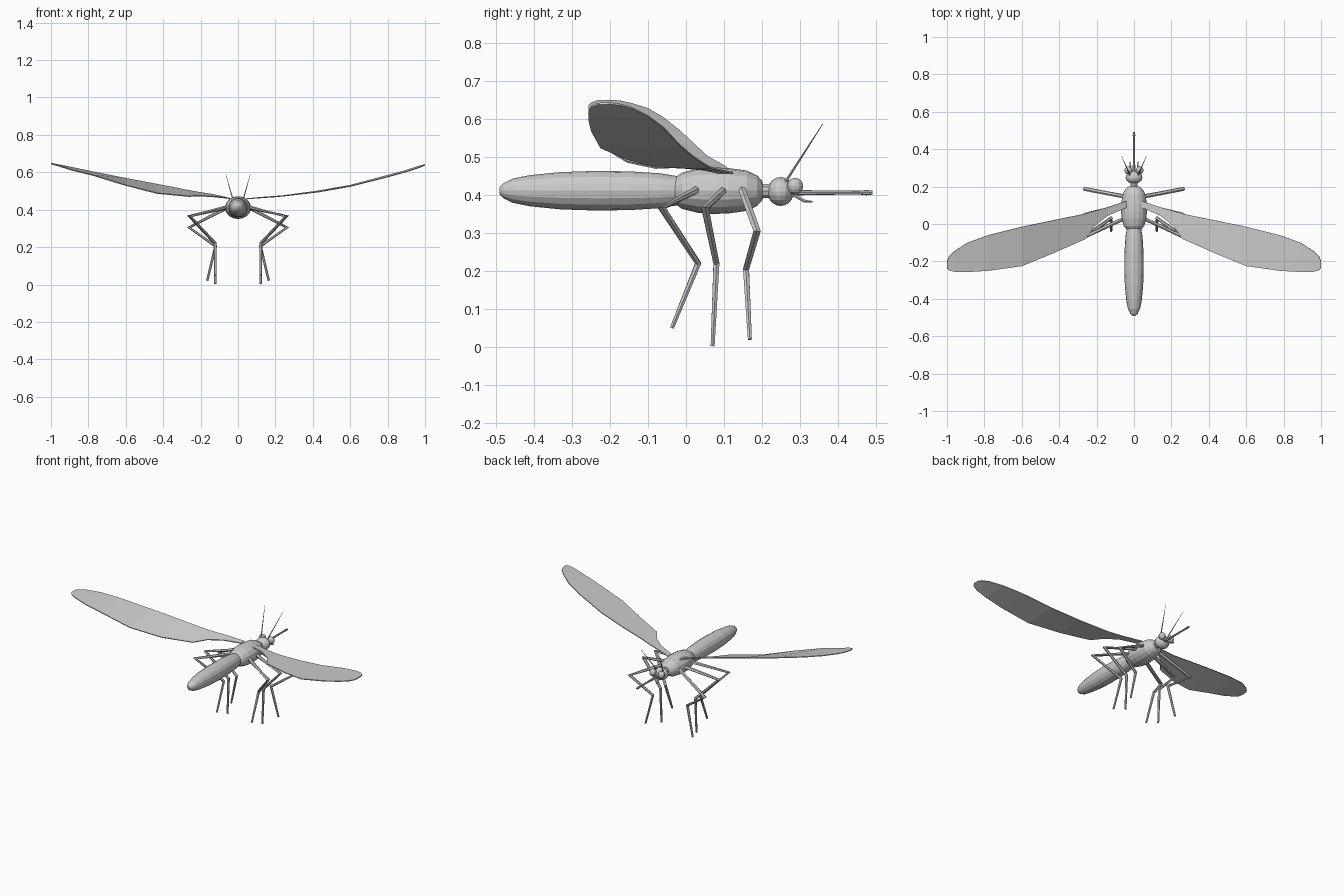
import bpy, bmesh, math
from mathutils import Vector

if "Cube" in bpy.data.objects:
    bpy.data.objects.remove(bpy.data.objects["Cube"])


def finish(bm, name):
    bmesh.ops.recalc_face_normals(bm, faces=bm.faces)
    me = bpy.data.meshes.new(name)
    bm.to_mesh(me)
    bm.free()
    ob = bpy.data.objects.new(name, me)
    bpy.context.collection.objects.link(ob)
    return ob


def skin(bm, rings):
    # bridge consecutive rings and cap both ends
    n = len(rings[0])
    for a, b in zip(rings, rings[1:]):
        for i in range(n):
            j = (i + 1) % n
            bm.faces.new((a[i], a[j], b[j], b[i]))
    bm.faces.new(rings[0])
    bm.faces.new(rings[-1])


def lathe_y(name, profile, z, xs=1.0, n=16):
    # body of revolution along y; profile = (y, radius)
    bm = bmesh.new()
    rings = [[bm.verts.new((r * xs * math.cos(2 * math.pi * i / n), y,
                            z + r * math.sin(2 * math.pi * i / n)))
              for i in range(n)] for y, r in profile]
    skin(bm, rings)
    return finish(bm, name)


def rod(name, pts, radii, n=6):
    # tapered jointed tube along a path
    pts = [Vector(p) for p in pts]
    bm = bmesh.new()
    rings = []
    for k, p in enumerate(pts):
        d_in = (p - pts[k - 1]).normalized() if k else None
        d_out = (pts[k + 1] - p).normalized() if k < len(pts) - 1 else None
        d = ((d_in or d_out) + (d_out or d_in)).normalized()
        u = (Vector((1, 0, 0)) - d * d.x).normalized()
        v = d.cross(u)
        rings.append([bm.verts.new(p + radii[k] * (u * math.cos(2 * math.pi * i / n)
                                                   + v * math.sin(2 * math.pi * i / n)))
                      for i in range(n)])
    skin(bm, rings)
    return finish(bm, name)


def ball(name, loc, size, seg=16, rings=10):
    bm = bmesh.new()
    bmesh.ops.create_uvsphere(bm, u_segments=seg, v_segments=rings, radius=1)
    for v in bm.verts:
        v.co = Vector((v.co.x * size[0], v.co.y * size[1], v.co.z * size[2])) + Vector(loc)
    return finish(bm, name)


# body
lathe_y("abdomen", [(-.491, .008), (-.48, .02), (-.455, .032), (-.41, .041), (-.33, .049),
                    (-.24, .052), (-.15, .051), (-.07, .046), (-.02, .038), (.0, .02)], .411)
lathe_y("thorax", [(-.035, .02), (-.03, .034), (-.01, .048), (.03, .058), (.07, .061),
                   (.11, .06), (.16, .053), (.187, .04), (.2, .026), (.203, .01)], .411, 1.14)
lathe_y("neck", [(.18, .021), (.235, .018)], .41, n=10)
ball("head", (0, .249, .409), (.045, .035, .038))
lathe_y("proboscis", [(.27, .008), (.34, .006), (.455, .005), (.475, .007), (.491, .005)],
        .406, n=8)

# legs: hip, knee, ankle, foot
LEGS = {
    "front": [(.05, .147, .415), (.262, .187, .305), (.12, .158, .205), (.165, .168, .02)],
    "middle": [(.05, .1, .413), (.262, .05, .365), (.122, .08, .22), (.122, .07, .002)],
    "rear": [(.05, .03, .415), (.255, -.063, .365), (.122, .032, .22), (.122, -.037, .05)],
}
for side, s in (("right", 1), ("left", -1)):
    for leg, pts in LEGS.items():
        rod(f"{side}_{leg}_leg", [(x * s, y, z) for x, y, z in pts], [.011, .011, .009, .006])
    ball(f"{side}_eye", (.03 * s, .287, .423), (.021, .021, .022), 12, 8)
    rod(f"{side}_antenna", [(.022 * s, .262, .435), (.065 * s, .36, .587)], [.004, .0008], 5)
    rod(f"{side}_palp", [(.015 * s, .275, .405), (.02 * s, .311, .384), (.022 * s, .333, .382)],
        [.005, .004, .002], 5)

# wings: x, lead y, trail y, then lead/trail z for the right and left wing
WING = [
    (.04, .123, .088, .458, .458, .46, .46),
    (.14, .09, .045, .465, .467, .482, .47),
    (.21, .07, -.01, .47, .472, .493, .474),
    (.26, .055, -.08, .477, .475, .502, .471),
    (.43, .02, -.155, .5, .495, .535, .487),
    (.6, -.015, -.225, .53, .525, .567, .53),
    (.78, -.06, -.25, .578, .57, .603, .585),
    (.89, -.1, -.257, .607, .6, .626, .612),
    (.96, -.145, -.256, .63, .622, .64, .634),
    (.99, -.175, -.247, .638, .634, .646, .642),
    (1.0, -.2, -.232, .641, .64, .648, .647),
]
for side, s, k in (("right", 1, 3), ("left", -1, 5)):
    bm = bmesh.new()
    rows = [(bm.verts.new((w[0] * s, w[1], w[k])), bm.verts.new((w[0] * s, w[2], w[k + 1])))
            for w in WING]
    for a, b in zip(rows, rows[1:]):
        bm.faces.new((a[0], a[1], b[1], b[0]))
    wing = finish(bm, f"{side}_wing")
    mod = wing.modifiers.new("thickness", 'SOLIDIFY')
    mod.thickness = .005
    mod.offset = 0
